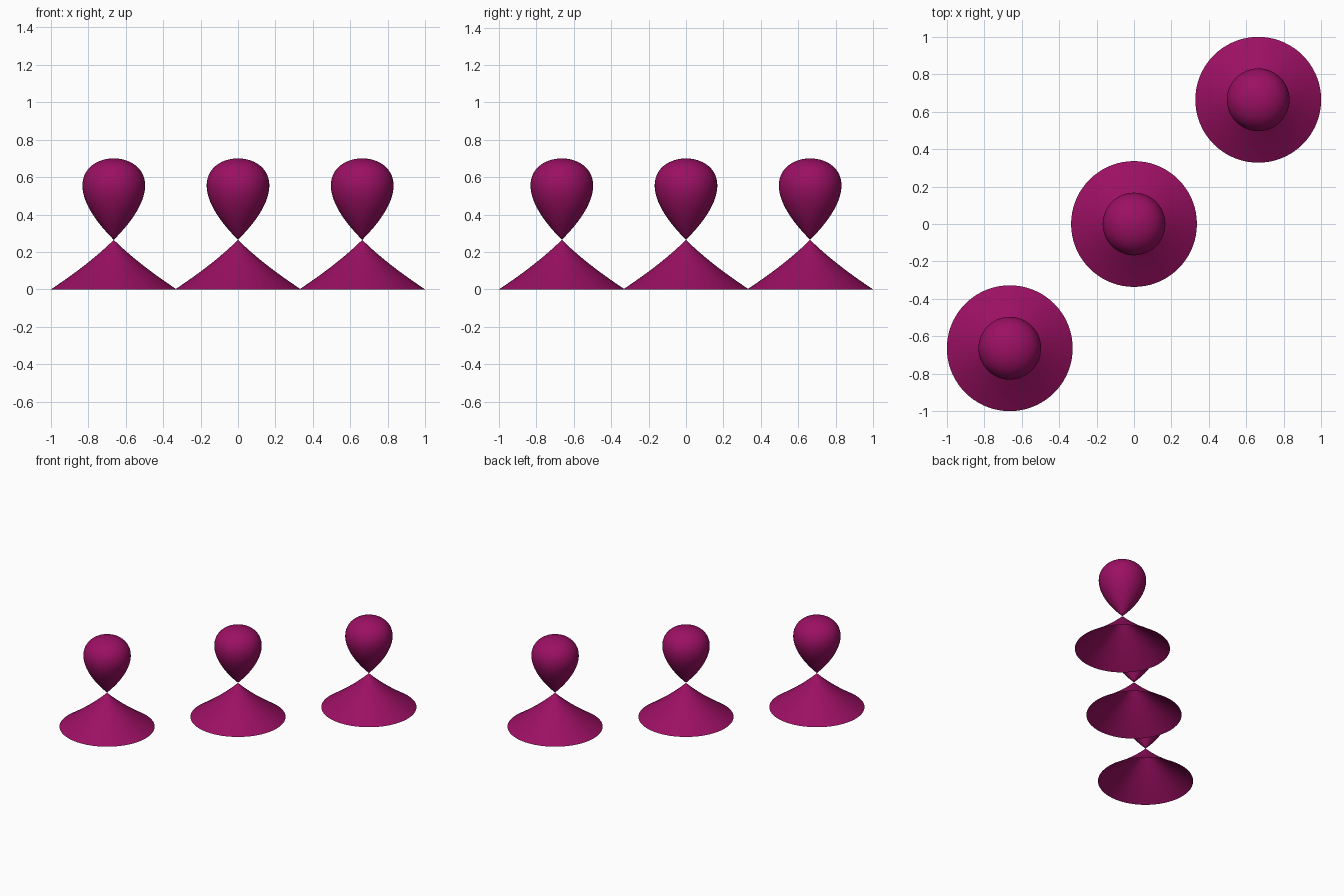
import bpy, bmesh, math

if "Cube" in bpy.data.objects:
    bpy.data.objects.remove(bpy.data.objects["Cube"])

TOP, NECK = 0.70, 0.265      # height of the drop's crown and of the pinch point
S = TOP - NECK               # scale of the curve r^2 = (1 - t) t^2
SEG = 72

magenta = bpy.data.materials.new("magenta")
magenta.diffuse_color = (0.33, 0.005, 0.125, 1)
magenta.use_nodes = True
magenta.node_tree.nodes["Principled BSDF"].inputs["Base Color"].default_value = magenta.diffuse_color


def radius(t):
    return S * abs(t) * math.sqrt(max(0.0, 1 - t))


def revolve(name, params, x, y):
    """Lathe the curve over the given parameters; zero radius makes a pole."""
    bm = bmesh.new()
    rings = []
    for t in params:
        r, z = radius(t), NECK + S * t
        if r < 1e-6:
            rings.append([bm.verts.new((0, 0, z))] * SEG)
        else:
            rings.append([bm.verts.new((r * math.cos(2 * math.pi * i / SEG),
                                        r * math.sin(2 * math.pi * i / SEG), z))
                          for i in range(SEG)])
    for a, b in zip(rings, rings[1:]):
        for i in range(SEG):
            j = (i + 1) % SEG
            bm.faces.new(dict.fromkeys((a[i], a[j], b[j], b[i]))).smooth = True
    bmesh.ops.recalc_face_normals(bm, faces=bm.faces)
    mesh = bpy.data.meshes.new(name)
    bm.to_mesh(mesh)
    bm.free()
    mesh.materials.append(magenta)
    obj = bpy.data.objects.new(name, mesh)
    obj.location = (x, y, 0)
    bpy.context.collection.objects.link(obj)


# Open flared skirt from the floor to the neck, and the closed drop above it
t_floor = -NECK / S
skirt = [t_floor * (1 - k / 20) for k in range(21)]
drop = [math.sin(math.pi / 2 * k / 36) for k in range(37)]

# Three identical pieces along the diagonal
offset = 1 - radius(t_floor)
for n, c in enumerate((-offset, 0, offset), 1):
    revolve(f"skirt_{n}", skirt, c, c)
    revolve(f"drop_{n}", drop, c, c)
